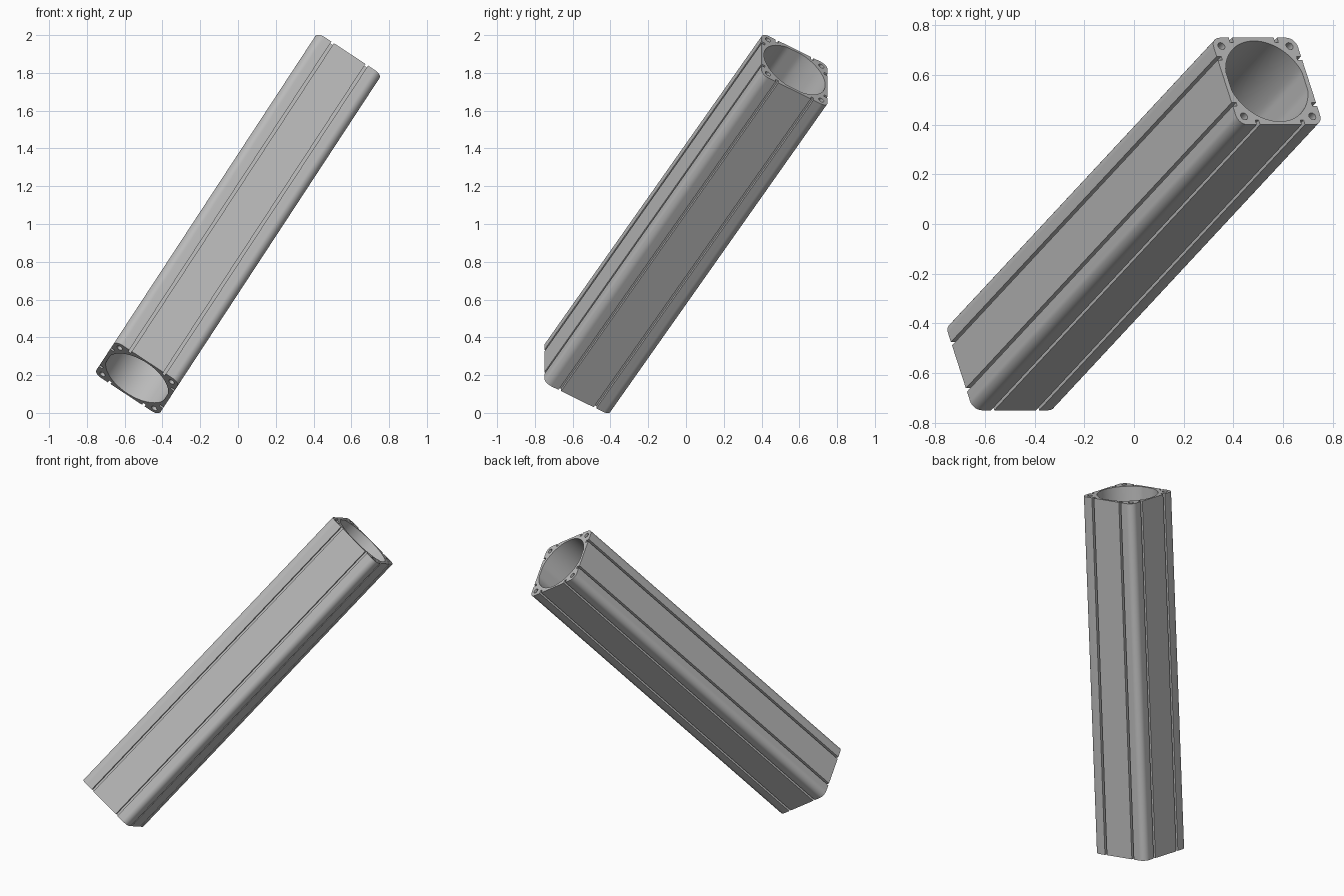
import bpy, bmesh, math
from mathutils import Vector, Matrix

cube = bpy.data.objects.get("Cube")
if cube:
    bpy.data.objects.remove(cube, do_unlink=True)

HALF = 0.203          # half width of the square section
CORNER = 0.043        # outer corner radius
BORE = 0.188          # bore radius
FLAT = 0.183          # bore is flattened here on two sides
BOLT = 0.164          # bolt hole offset
SLOT, SLOT_W, SLOT_D = 0.108, 0.008, 0.022
HALF_AXIS = Vector((0.535, 0.575, 0.816))


def arc(cx, cy, r, start, end, n):
    """Points along an arc, angles in degrees, both ends included."""
    angles = [math.radians(start + (end - start) * i / n) for i in range(n + 1)]
    return [(cx + r * math.cos(a), cy + r * math.sin(a)) for a in angles]


def circle(cx, cy, r, n):
    return arc(cx, cy, r, 0, 360, n)[:-1]


# One side with two sensor slots and a rounded corner, turned four times
side = []
for s in (-SLOT, SLOT):
    side += [(s - SLOT_W, -HALF), (s - SLOT_W, -HALF + SLOT_D),
             (s + SLOT_W, -HALF + SLOT_D), (s + SLOT_W, -HALF)]
c = HALF - CORNER
side += arc(c, -c, CORNER, -90, 0, 12)

outline = []
for k in range(4):
    turn = Matrix.Rotation(k * math.pi / 2, 2)
    outline += [tuple(turn @ Vector(p)) for p in side]

# Bore with shallow flats, and four bolt holes
bore = [(max(-FLAT, min(FLAT, x)), y) for x, y in circle(0, 0, BORE, 96)]
loops = [outline, bore]
for sx in (-1, 1):
    for sy in (-1, 1):
        loops.append(circle(sx * BOLT, sy * BOLT, 0.016, 24))

# Extrude the section along its length
curve = bpy.data.curves.new("tube_section", "CURVE")
curve.dimensions = "2D"
curve.fill_mode = "BOTH"
curve.extrude = HALF_AXIS.length
for loop in loops:
    spline = curve.splines.new("POLY")
    spline.points.add(len(loop) - 1)
    for point, (x, y) in zip(spline.points, loop):
        point.co = (x, y, 0, 1)
    spline.use_cyclic_u = True
section = bpy.data.objects.new("tube_section", curve)
bpy.context.collection.objects.link(section)
bpy.context.view_layer.update()
evaluated = section.evaluated_get(bpy.context.evaluated_depsgraph_get())
mesh = bpy.data.meshes.new_from_object(evaluated)
bpy.data.objects.remove(section, do_unlink=True)

bm = bmesh.new()
bm.from_mesh(mesh)
bmesh.ops.remove_doubles(bm, verts=bm.verts, dist=0.00005)
bmesh.ops.recalc_face_normals(bm, faces=bm.faces)

# Tilt the tube along its diagonal axis
w = HALF_AXIS.normalized()
u = Vector((w.z, 0, -w.x)).normalized()
v = w.cross(u)
tilt = Matrix((u, v, w)).transposed().to_4x4()
bmesh.ops.transform(bm, matrix=Matrix.Translation((0, 0, 1)) @ tilt, verts=bm.verts)
bm.to_mesh(mesh)
bm.free()

# Plain metal colour
grey = bpy.data.materials.new("aluminium_grey")
grey.use_nodes = True
colour = (0.5, 0.5, 0.5, 1)
grey.diffuse_color = colour
grey.node_tree.nodes["Principled BSDF"].inputs["Base Color"].default_value = colour
mesh.materials.clear()
mesh.materials.append(grey)

tube = bpy.data.objects.new("cylinder_tube", mesh)
bpy.context.collection.objects.link(tube)
bpy.ops.object.select_all(action="DESELECT")
tube.select_set(True)
bpy.context.view_layer.objects.active = tube
bpy.ops.object.shade_smooth_by_angle(angle=math.radians(20))
